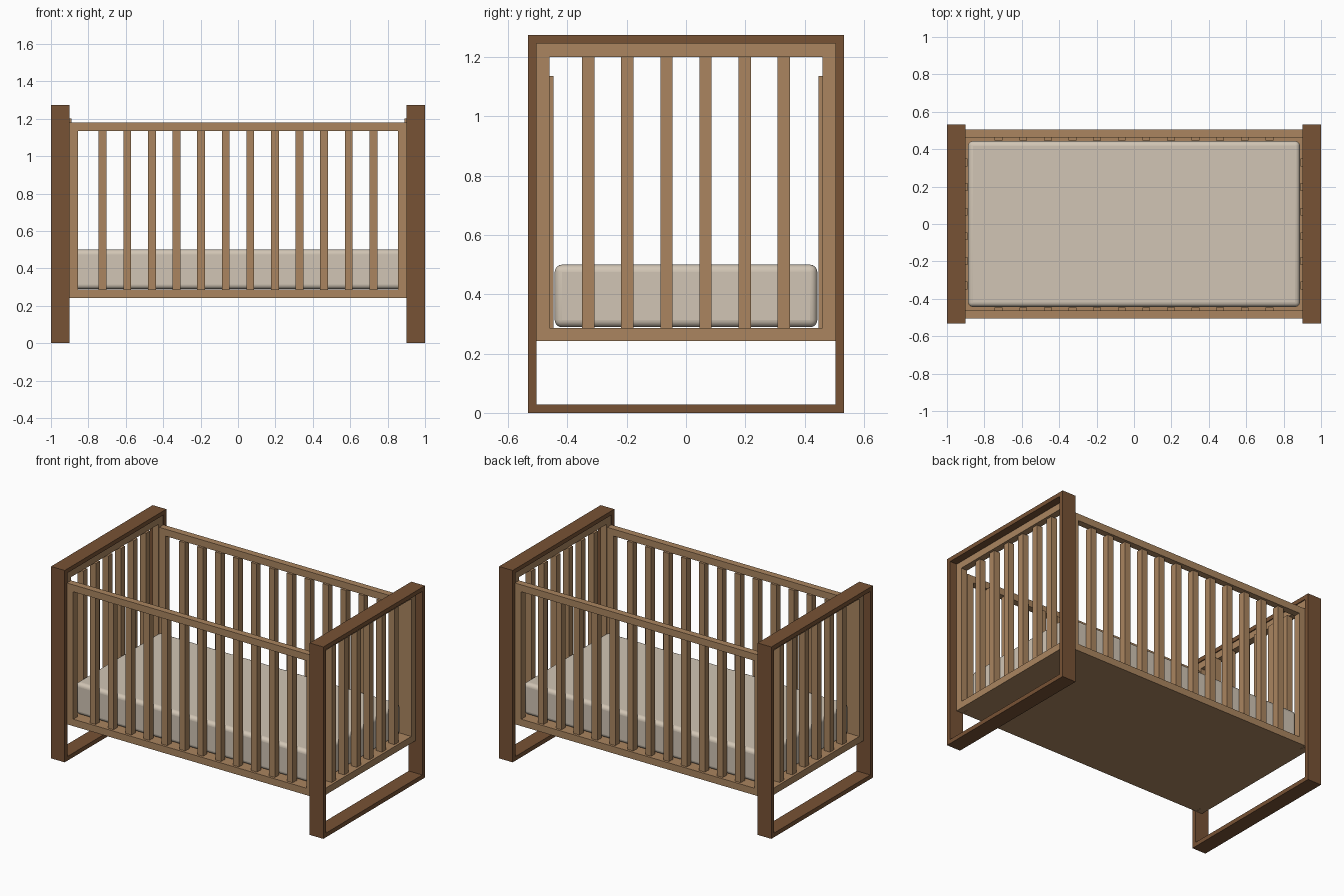
import bpy, bmesh
from mathutils import Vector

if "Cube" in bpy.data.objects:
    bpy.data.objects.remove(bpy.data.objects["Cube"])


def material(name, rgb):
    m = bpy.data.materials.new(name)
    m.diffuse_color = (*rgb, 1)
    m.use_nodes = True
    m.node_tree.nodes["Principled BSDF"].inputs["Base Color"].default_value = m.diffuse_color
    return m


DARK = material("dark_wood", (0.185, 0.084, 0.035))
LIGHT = material("light_wood", (0.405, 0.235, 0.115))
CLOTH = material("mattress_cloth", (0.64, 0.56, 0.46))


def make(name, boxes, mat):
    """One object from a list of (min corner, max corner) boxes."""
    bm = bmesh.new()
    for lo, hi in boxes:
        lo, hi = Vector(lo), Vector(hi)
        for v in bmesh.ops.create_cube(bm, size=1)["verts"]:
            v.co = [(lo[i] + hi[i]) / 2 + v.co[i] * (hi[i] - lo[i]) for i in range(3)]
    me = bpy.data.meshes.new(name)
    bm.to_mesh(me)
    bm.free()
    me.materials.append(mat)
    ob = bpy.data.objects.new(name, me)
    bpy.context.collection.objects.link(ob)
    return ob


def ring(name, span, a, z0, z1, w, mat, axis, mitre_sign):
    """Mitred rectangular frame: half width a, height z0..z1, member width w,
    span = (near, far) depth along the other axis."""
    bm = bmesh.new()

    def loop(d, half, lo, hi):
        d *= mitre_sign
        pts = [(-half, lo), (half, lo), (half, hi), (-half, hi)]
        return [bm.verts.new((d, p, z) if axis == "x" else (p, d, z)) for p, z in pts]

    loops = [loop(d, a - i, z0 + i, z1 - i)
             for d, i in ((span[0], 0), (span[1], 0), (span[1], w), (span[0], w))]
    for k in range(4):
        A, B = loops[k], loops[(k + 1) % 4]
        for j in range(4):
            bm.faces.new((A[j], A[(j + 1) % 4], B[(j + 1) % 4], B[j]))
    bmesh.ops.recalc_face_normals(bm, faces=bm.faces)
    me = bpy.data.meshes.new(name)
    bm.to_mesh(me)
    bm.free()
    me.materials.append(mat)
    ob = bpy.data.objects.new(name, me)
    bpy.context.collection.objects.link(ob)


PITCH, HW = 0.1316, 0.021   # slat spacing and half width
Z0, ZB = 0.242, 0.288       # bottom rail

# End frames with recessed slatted panels
for s, side in ((-1, "left"), (1, "right")):
    ring(side + "_end_frame", (0.9, 1.0), 0.533, 0, 1.274, 0.028, DARK, "x", s)
    ring(side + "_end_panel_frame", (0.905, 0.95), 0.506, Z0, 1.245, 0.045, LIGHT, "x", s)
    xs = sorted((s * 0.891, s * 0.934))
    make(side + "_end_slats",
         [((xs[0], (i - 2.5) * PITCH - HW, ZB - 0.002), (xs[1], (i - 2.5) * PITCH + HW, 1.202))
          for i in range(6)], LIGHT)

# Long side panels with slats set slightly inward
for s, side in ((-1, "front"), (1, "back")):
    ring(side + "_side_frame", (0.462, 0.506), 0.902, Z0, 1.18, 0.046, LIGHT, "y", s)
    ys = sorted((s * 0.447, s * 0.49))
    centres = [(i - 5.5) * PITCH for i in range(12)]
    make(side + "_side_slats",
         [((c - HW, ys[0], ZB - 0.002), (c + HW, ys[1], 1.136)) for c in centres], LIGHT)

# Solid base under the mattress
make("base_board", [((-0.905, -0.462, Z0), (0.905, 0.462, ZB - 0.001))], LIGHT)

# Soft-edged mattress
mattress = make("mattress", [((-0.887, -0.443, 0.289), (0.887, 0.443, 0.5))], CLOTH)
bev = mattress.modifiers.new("soft_edges", "BEVEL")
bev.width = 0.025
bev.segments = 5
bpy.context.view_layer.objects.active = mattress
mattress.select_set(True)
bpy.ops.object.shade_smooth_by_angle(angle=0.7)
